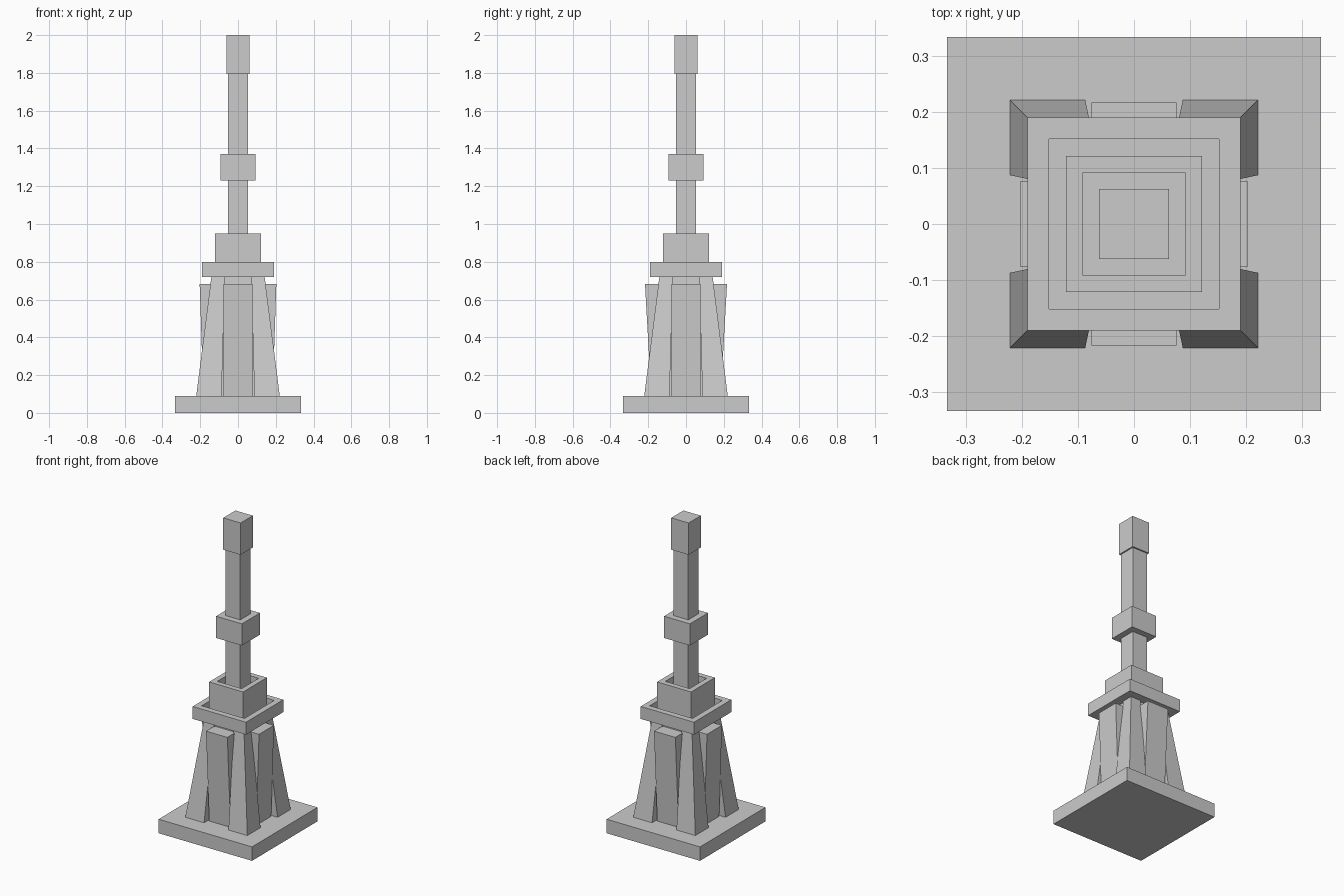
import bpy, bmesh

if "Cube" in bpy.data.objects:
    bpy.data.objects.remove(bpy.data.objects["Cube"])


def new_object(name, bm):
    bmesh.ops.recalc_face_normals(bm, faces=bm.faces[:])
    me = bpy.data.meshes.new(name)
    bm.to_mesh(me)
    bm.free()
    ob = bpy.data.objects.new(name, me)
    bpy.context.collection.objects.link(ob)
    return ob


def prism(name, low, high, z0, z1):
    """Six-sided solid; low and high are (x0, x1, y0, y1) rectangles."""
    bm = bmesh.new()
    rings = []
    for (x0, x1, y0, y1), z in ((low, z0), (high, z1)):
        rings.append([bm.verts.new(p) for p in
                      ((x0, y0, z), (x1, y0, z), (x1, y1, z), (x0, y1, z))])
    a, b = rings
    bm.faces.new(a[::-1])
    bm.faces.new(b)
    for i in range(4):
        j = (i + 1) % 4
        bm.faces.new((a[i], a[j], b[j], b[i]))
    return new_object(name, bm)


def square(h):
    return (-h, h, -h, h)


def block(name, h, z0, z1, h_top=None):
    return prism(name, square(h), square(h_top or h), z0, z1)


def tray(name, h, z0, z1, inner, depth):
    """Square block with a recess sunk into its top."""
    bm = bmesh.new()
    levels = [(h, z0), (h, z1), (inner, z1), (inner, z1 - depth)]
    rings = [[bm.verts.new((sx * r, sy * r, z)) for sx, sy in
              ((-1, -1), (1, -1), (1, 1), (-1, 1))] for r, z in levels]
    bm.faces.new(rings[0][::-1])
    bm.faces.new(rings[-1])
    for a, b in zip(rings, rings[1:]):
        for i in range(4):
            j = (i + 1) % 4
            bm.faces.new((a[i], a[j], b[j], b[i]))
    return new_object(name, bm)


# Base slab and the inner core of the tower
block("base_slab", 0.333, 0, 0.09)
block("tower_core", 0.165, 0.09, 0.72, 0.13)

# Four tapered corner legs
for sx in (-1, 1):
    for sy in (-1, 1):
        def corner(i, o):
            return (*sorted((sx * i, sx * o)), *sorted((sy * i, sy * o)))
        prism("corner_leg", corner(0.087, 0.221), corner(0.07, 0.141), 0.09, 0.72)

# Panels between the legs, leaning outward towards the top
W = 0.076
for s in (-1, 1):
    def front(o):
        return (-W, W, *sorted((s * 0.1, s * o)))

    def side(o):
        return (*sorted((s * 0.1, s * o)), -W, W)
    prism("front_back_panel", front(0.184), front(0.217), 0.09, 0.682)
    prism("side_panel", side(0.183), side(0.203), 0.09, 0.682)

# Recessed platforms
tray("balcony", 0.19, 0.72, 0.80, 0.152, 0.04)
tray("upper_block", 0.121, 0.75, 0.95, 0.087, 0.04)

# Mast with collar and cap
block("mast", 0.053, 0.88, 1.82)
block("mast_collar", 0.092, 1.23, 1.37)
block("mast_cap", 0.062, 1.795, 2.0)
